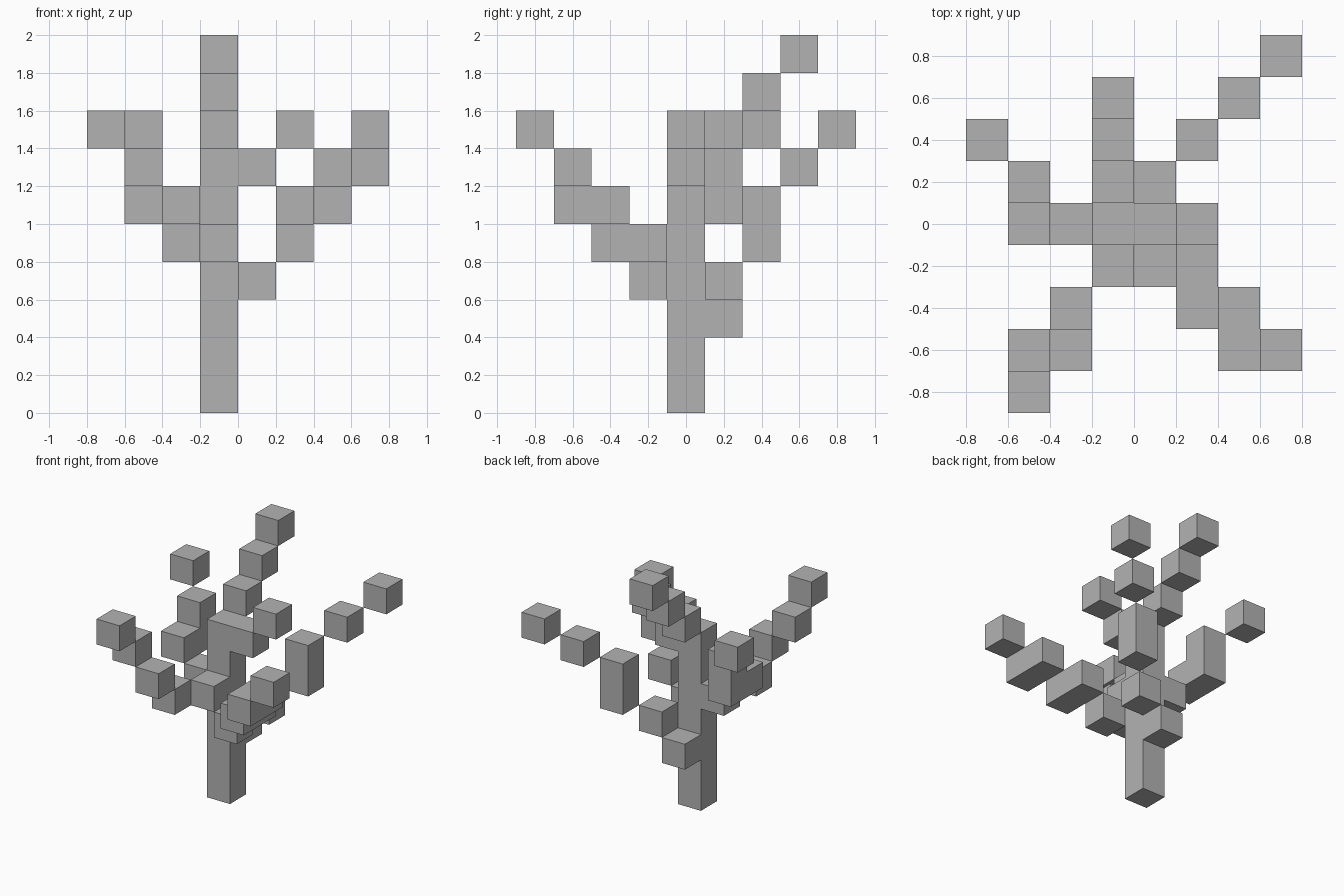
import bpy
import bmesh
from mathutils import Matrix, Vector

if "Cube" in bpy.data.objects:
    bpy.data.objects.remove(bpy.data.objects["Cube"])

S = 0.2                                # block size
ORIGIN = Vector((-0.1, 0.0, 0.1))      # centre of the lowest trunk block

grey = bpy.data.materials.new("plain_grey")
grey.use_nodes = True
grey.diffuse_color = (0.45, 0.45, 0.45, 1)
grey.node_tree.nodes["Principled BSDF"].inputs["Base Color"].default_value = grey.diffuse_color

# Block cells of each part, counted from the lowest trunk block
parts = {
    "trunk": [(0, 0, k) for k in range(7)],
    "top_back_branch": [(0, n, 6 + n) for n in (1, 2, 3)],
    "upper_side_branch": [(1, 0, 6), (2, 0, 7)],
    "back_left_branch": [(0, 1, 2), (1, 1, 3), (2, 2, 4), (2, 2, 5), (3, 3, 6), (4, 4, 7)],
    "front_left_branch": [(1, -1, 3), (2, -1, 4), (2, -2, 4), (3, -2, 5), (3, -3, 5), (4, -3, 6)],
    "front_right_branch": [(0, -1, 4), (-1, -2, 4), (-1, -3, 5), (-2, -3, 6), (-2, -4, 7)],
    "back_right_branch": [(-1, 0, 4), (-2, 0, 5), (-2, 1, 5), (-2, 1, 6), (-3, 2, 7)],
}
occupied = {cell for cells in parts.values() for cell in cells}


def build_part(name, cells):
    """Join cube cells into one mesh without the faces shared by neighbours."""
    bm = bmesh.new()
    for cell in cells:
        centre = ORIGIN + Vector(cell) * S
        cube = bmesh.ops.create_cube(bm, size=S, matrix=Matrix.Translation(centre))
        faces = {f for v in cube["verts"] for f in v.link_faces}
        hidden = []
        for f in faces:
            step = (f.calc_center_median() - centre) * 2 / S
            if tuple(c + round(d) for c, d in zip(cell, step)) in occupied:
                hidden.append(f)
        bmesh.ops.delete(bm, geom=hidden, context="FACES")
    # Weld inside straight runs and flatten them into single long faces
    bmesh.ops.remove_doubles(bm, verts=bm.verts, dist=S / 100)
    bmesh.ops.dissolve_limit(bm, angle_limit=0.01, verts=bm.verts, edges=bm.edges)
    mesh = bpy.data.meshes.new(name)
    bm.to_mesh(mesh)
    bm.free()
    mesh.materials.append(grey)
    bpy.context.collection.objects.link(bpy.data.objects.new(name, mesh))


for part_name, part_cells in parts.items():
    build_part(part_name, part_cells)
